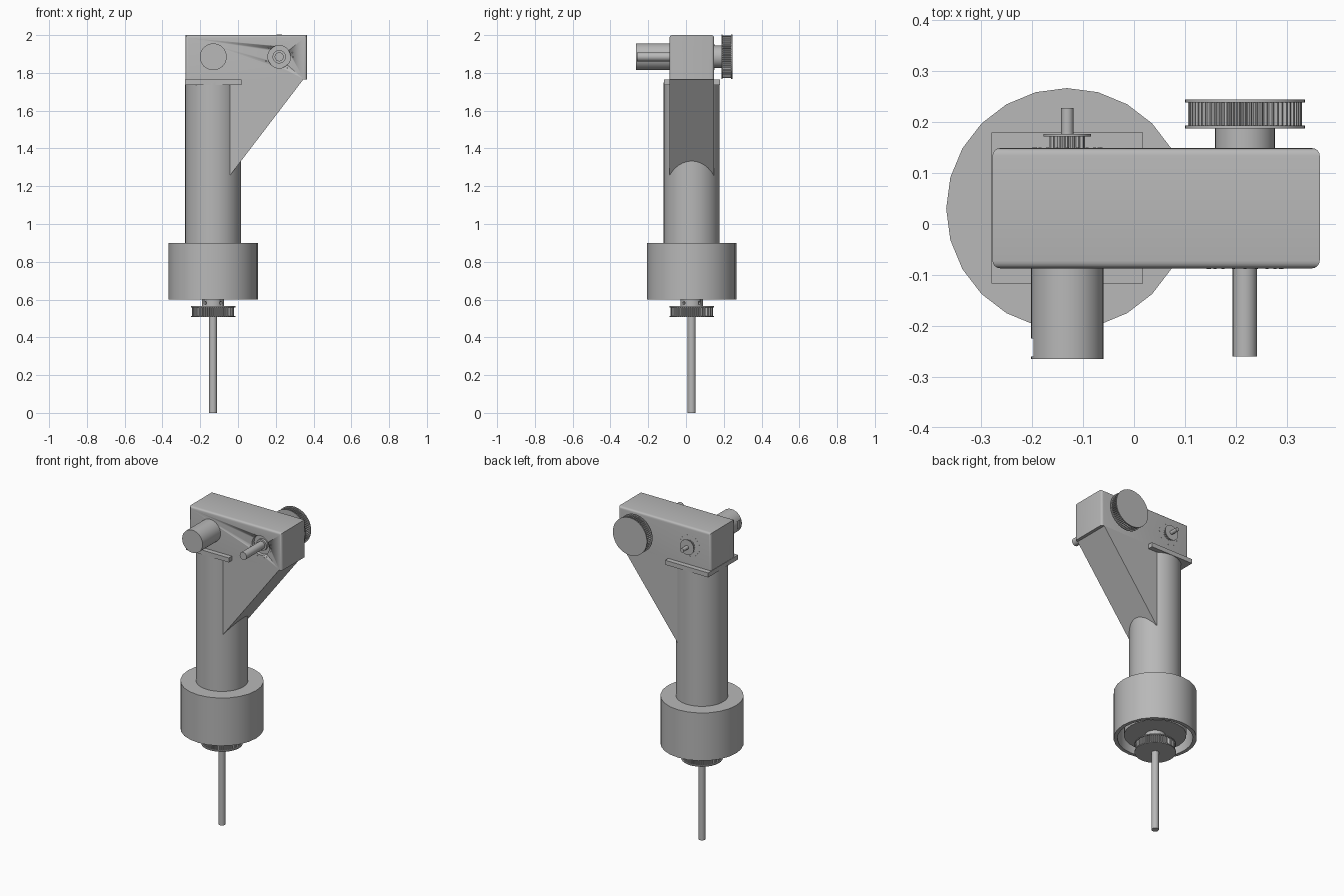
import bpy, bmesh, math
from mathutils import Vector

default = bpy.data.objects.get("Cube")
if default:
    bpy.data.objects.remove(default, do_unlink=True)

grey = bpy.data.materials.new("machine grey")
grey.use_nodes = True
grey.diffuse_color = (0.48, 0.48, 0.48, 1)
grey.node_tree.nodes["Principled BSDF"].inputs["Base Color"].default_value = (0.48, 0.48, 0.48, 1)

SPINDLE = (-0.132, 0.03)     # x, y of the upright axis
MOTOR = (-0.131, 1.885)      # x, z of the motor axis
DRIVE = (0.218, 1.885)       # x, z of the cross shaft axis


def finish(name, bm, smooth=True):
    bmesh.ops.recalc_face_normals(bm, faces=bm.faces)
    mesh = bpy.data.meshes.new(name)
    bm.to_mesh(mesh)
    bm.free()
    mesh.materials.append(grey)
    obj = bpy.data.objects.new(name, mesh)
    bpy.context.collection.objects.link(obj)
    if smooth:
        bpy.ops.object.select_all(action="DESELECT")
        obj.select_set(True)
        bpy.context.view_layer.objects.active = obj
        bpy.ops.object.shade_smooth_by_angle(angle=math.radians(30))
    return obj


def lathe(name, centre, axis, profile, sides=32, closed=False):
    """Revolve (radius, distance) points around a z or y axis."""
    bm = bmesh.new()
    rings = []
    for radius, t in profile:
        ring = []
        for i in range(sides):
            a = math.tau * i / sides
            r = radius[i // 2 % 2] if isinstance(radius, tuple) else radius
            u, v = centre[0] + r * math.cos(a), centre[1] + r * math.sin(a)
            ring.append(bm.verts.new((u, v, t) if axis == "z" else (u, t, v)))
        rings.append(ring)
    pairs = list(zip(rings, rings[1:]))
    if closed:
        pairs.append((rings[-1], rings[0]))
    else:
        bm.faces.new(rings[0])
        bm.faces.new(rings[-1])
    for low, high in pairs:
        for i in range(sides):
            j = (i + 1) % sides
            bm.faces.new((low[i], low[j], high[j], high[i]))
    return finish(name, bm)


def rod(name, centre, axis, start, end, radius, sides=32):
    return lathe(name, centre, axis, [(radius, start), (radius, end)], sides)


def box(name, low, high, edge_rule=None, width=0.0):
    bm = bmesh.new()
    bmesh.ops.create_cube(bm, size=1)
    for v in bm.verts:
        v.co = Vector([(l + h) / 2 + c * (h - l) for l, h, c in zip(low, high, v.co)])
    if edge_rule:
        edges = [e for e in bm.edges if edge_rule(*[v.co for v in e.verts])]
        bmesh.ops.bevel(bm, geom=edges, offset=width, segments=4, profile=0.5, affect="EDGES")
    return finish(name, bm, smooth=bool(edge_rule))


def cut(target, cutter):
    cutter.hide_render = True
    mod = target.modifiers.new("cut", "BOOLEAN")
    mod.operation = "DIFFERENCE"
    mod.solver = "EXACT"
    mod.object = cutter
    bpy.context.view_layer.objects.active = target
    # put the cut ahead of any smoothing modifier
    bpy.ops.object.modifier_move_to_index(modifier=mod.name, index=0)
    bpy.ops.object.modifier_apply(modifier=mod.name)
    bpy.data.objects.remove(cutter, do_unlink=True)


def belt_pulley(name, centre, axis, start, end, radius, teeth, rim=0.006):
    rod(name + "_teeth", centre, axis, start, end, (radius * 0.95, radius * 0.89), teeth * 4)
    for label, t in (("first", start), ("second", end - rim)):
        rod(f"{name}_{label}_flange", centre, axis, t, t + rim, radius, 40)


# Base drum with a ring groove underneath, and the upright column
lathe("base_drum", SPINDLE, "z",
      [(0.178, 0.62), (0.178, 0.74), (0.215, 0.74), (0.215, 0.6), (0.237, 0.6), (0.237, 0.9)], 24)
rod("column", SPINDLE, "z", 0.89, 1.75, 0.148, 40)
box("column_top_plate", (-0.28, -0.117, 1.737), (0.018, 0.18, 1.765))

# Head housing, rounded along its front and back outlines
def outline_edge(a, b):
    return abs(a.y - b.y) < 0.001 and max(a.z, b.z) > 1.9

head = box("head_housing", (-0.278, -0.087, 1.765), (0.365, 0.149, 2.0), outline_edge, 0.015)
cut(head, rod("shaft_recess_cutter", DRIVE, "y", -0.2, -0.065, 0.06))

# Diagonal bracket between the head and the column
bm = bmesh.new()
profile = [(-0.1, 1.767), (0.347, 1.767), (-0.04, 1.26), (-0.1, 1.18)]
side = bm.faces.new([bm.verts.new((x, -0.087, z)) for x, z in profile])
grown = bmesh.ops.extrude_face_region(bm, geom=[side])["geom"]
for v in grown:
    if isinstance(v, bmesh.types.BMVert):
        v.co.y = 0.149
finish("diagonal_bracket", bm, smooth=False)

# Motor with a connector notch, and its small pulley on the back
motor = rod("motor", MOTOR, "y", -0.265, -0.08, 0.071, 40)
cut(motor, box("notch_cutter", (-0.23, -0.26, 1.86), (-0.192, -0.225, 1.91)))
rod("motor_shaft", MOTOR, "y", 0.14, 0.228, 0.012, 20)
rod("motor_pulley_teeth", MOTOR, "y", 0.14, 0.174, (0.035, 0.03), 64)
rod("motor_pulley_flange", MOTOR, "y", 0.172, 0.177, 0.047)

# Cross shaft with its collar and large pulley
rod("cross_shaft", DRIVE, "y", -0.26, 0.19, 0.024, 24)
rod("shaft_bearing", DRIVE, "y", -0.08, -0.06, 0.035)
rod("pulley_collar", DRIVE, "y", 0.14, 0.19, 0.059)
belt_pulley("drive_pulley", DRIVE, "y", 0.188, 0.245, 0.118, 60)

# Rings of small studs around both shafts
for name, centre, y, ring in (("cross_shaft_stud", DRIVE, -0.088, 0.073),
                              ("motor_stud", MOTOR, 0.148, 0.066)):
    for i in range(20):
        a = math.tau * i / 20
        spot = (centre[0] + ring * math.cos(a), centre[1] + ring * math.sin(a))
        rod(f"{name}_{i + 1}", spot, "y", y, y + 0.002, 0.003, 6)

# Spindle, its pulley and the hub with set screw holes
rod("spindle", SPINDLE, "z", 0.0, 0.63, 0.021, 24)
belt_pulley("spindle_pulley", SPINDLE, "z", 0.507, 0.565, 0.118, 60)
hub = rod("spindle_hub", SPINDLE, "z", 0.56, 0.63, 0.059)
for sx in (-1, 1):
    for sy in (-1, 1):
        hole = rod("set_screw_cutter", (0, 0), "z", 0.045, 0.08, 0.009, 12)
        hole.location = (*SPINDLE, 0.582)
        hole.rotation_euler = Vector((sx, sy, 0)).to_track_quat("Z", "Y").to_euler()
        cut(hub, hole)
